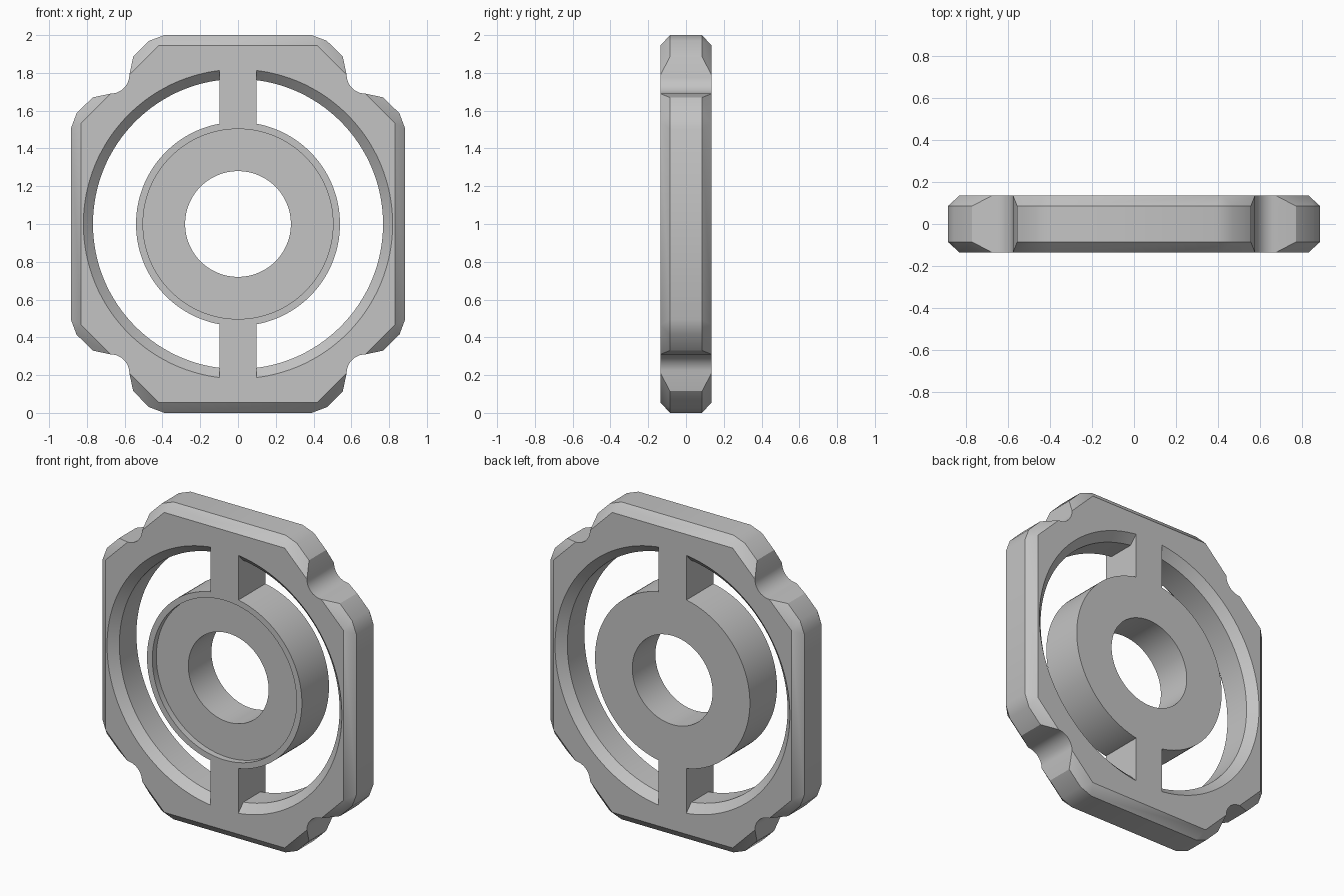
import bpy, bmesh, math
from mathutils import Matrix, Vector

cube = bpy.data.objects.get("Cube")
if cube:
    bpy.data.objects.remove(cube, do_unlink=True)

HALF = 0.135      # half thickness of the plate
EDGE = 0.085      # half thickness left between the edge chamfers

metal = bpy.data.materials.new("light grey metal")
metal.use_nodes = True
metal.diffuse_color = (0.55, 0.55, 0.55, 1)
metal.node_tree.nodes["Principled BSDF"].inputs["Base Color"].default_value = (0.55, 0.55, 0.55, 1)


def make_object(name, bm):
    bmesh.ops.remove_doubles(bm, verts=bm.verts, dist=0.0005)
    bmesh.ops.recalc_face_normals(bm, faces=bm.faces)
    mesh = bpy.data.meshes.new(name)
    bm.to_mesh(mesh)
    bm.free()
    mesh.materials.append(metal)
    obj = bpy.data.objects.new(name, mesh)
    bpy.context.collection.objects.link(obj)
    return obj


def loft(name, loops, capped=True, closed=False):
    """Bridge equal-length loops of points, with end caps or joined round."""
    bm = bmesh.new()
    rings = [[bm.verts.new(p) for p in loop] for loop in loops]
    pairs = list(zip(rings, rings[1:])) + ([(rings[-1], rings[0])] if closed else [])
    for a, b in pairs:
        for i in range(len(a)):
            j = (i + 1) % len(a)
            bm.faces.new((a[i], a[j], b[j], b[i]))
    if capped:
        # merge first so that the caps have no repeated corners
        bmesh.ops.remove_doubles(bm, verts=bm.verts, dist=0.0005)
        bmesh.ops.holes_fill(bm, edges=[e for e in bm.edges if e.is_boundary], sides=0)
    return make_object(name, bm)


def circle(radius, y, count=128):
    angles = [2 * math.pi * i / count for i in range(count)]
    return [(radius * math.cos(a), y, 1 + radius * math.sin(a)) for a in angles]


def subtract(target, cutter):
    mod = target.modifiers.new("cut", 'BOOLEAN')
    mod.operation = 'DIFFERENCE'
    mod.solver = 'EXACT'
    mod.object = cutter
    bpy.context.view_layer.objects.active = target
    bpy.ops.object.modifier_apply(modifier=mod.name)
    bpy.data.objects.remove(cutter, do_unlink=True)


# Corner of the plate: (rim point, matching point on the flat face)
notch = Vector((0.675, 0.79))
arc = [notch + 0.1 * Vector((math.cos(a), math.sin(a)))
       for a in (math.pi * (1 + i / 20) for i in range(11))]
half_corner = [((0.39, 1.0), (0.42, 0.945)), ((0.47, 0.97), (0.42, 0.945)),
               ((0.555, 0.885), tuple(arc[0]))]


def swap(p):      # reflect across the corner's diagonal
    return (p[1] - 0.115, p[0] + 0.115)


corner = half_corner + [(tuple(p), tuple(p)) for p in arc]
corner += [(swap(rim), swap(face)) for rim, face in reversed(half_corner)]


def outline(which, y):
    points = []
    for sx, sz in ((1, 1), (1, -1), (-1, -1), (-1, 1)):
        run = corner if sx * sz > 0 else corner[::-1]
        points += [(sx * c[which][0], y, 1 + sz * c[which][1]) for c in run]
    return points


# Chamfered plate with notched corners
carrier = loft("bearing_carrier", [outline(1, -HALF), outline(0, -EDGE),
                                   outline(0, EDGE), outline(1, HALF)])

# Ring-shaped opening with chamfered outer edges, split by two spokes
opening = loft("opening_cutter", [circle(r, y) for r, y in (
    (0.54, -0.2), (0.885, -0.2), (0.768, -EDGE), (0.768, EDGE),
    (0.885, 0.2), (0.54, 0.2))], capped=False, closed=True)
bm = bmesh.new()
bmesh.ops.create_cube(bm, size=1, matrix=Matrix.Translation((0, 0, 1)) @ Matrix.Diagonal((0.194, 1, 3, 1)))
subtract(opening, make_object("spoke_cutter", bm))
subtract(carrier, opening)

# Shallow recess on the hub's front, and the bore through it
subtract(carrier, loft("recess_cutter", [circle(0.503, -0.3), circle(0.503, -HALF + 0.04)]))
subtract(carrier, loft("bore_cutter", [circle(0.28, -0.3), circle(0.28, 0.3)]))

bpy.ops.object.select_all(action='DESELECT')
carrier.select_set(True)
bpy.context.view_layer.objects.active = carrier
bpy.ops.object.shade_smooth_by_angle(angle=math.radians(30))
